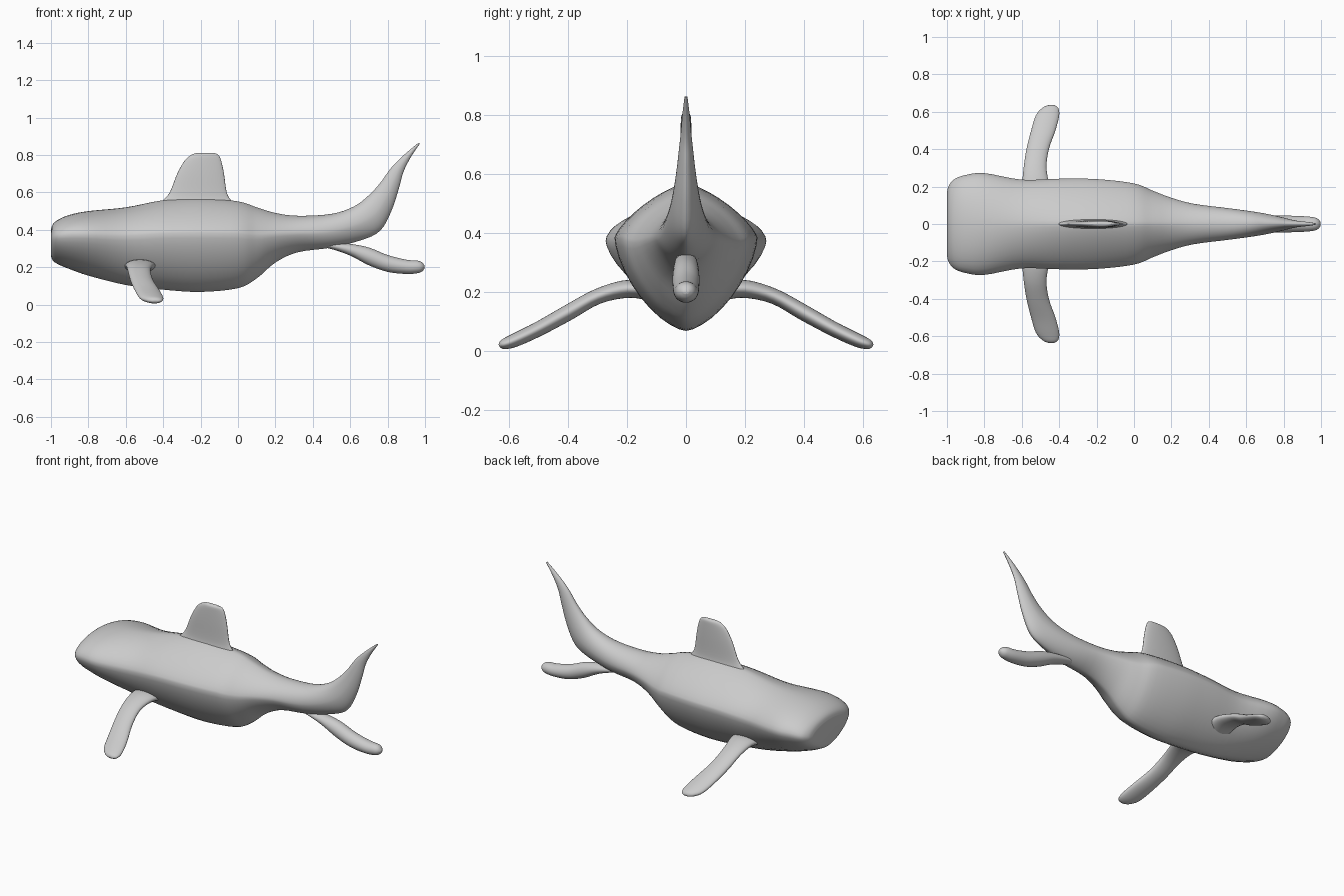
import bpy, bmesh
from math import sin, cos, pi
from mathutils import Vector

if "Cube" in bpy.data.objects:
    bpy.data.objects.remove(bpy.data.objects["Cube"])


def catmull(p, q, r, s, t):
    return 0.5 * (2 * q + (r - p) * t + (2 * p - 5 * q + 4 * r - s) * t * t
                  + (3 * q - p - 3 * r + s) * t ** 3)


def smooth_rows(rows, steps):
    """Insert interpolated cross-sections between the given ones."""
    out = []
    last = len(rows) - 1
    for i in range(last):
        four = [rows[max(0, min(last, i + k))] for k in (-1, 0, 1, 2)]
        for j in range(steps):
            out.append([catmull(*v, j / steps) for v in zip(*four)])
    return out + [list(rows[-1])]


def loft(name, rows, side, place, seg=40, steps=4):
    """place(row) -> edge point A, edge point B, half width, widest
    fraction from B, roundness beyond and below the widest line."""
    bm = bmesh.new()
    rings = []
    for row in smooth_rows(rows, steps):
        a, b, w, f, n_up, n_low = place(row)
        mid = b.lerp(a, f)
        ring = []
        for k in range(seg):
            ang = 2 * pi * k / seg
            c, s = cos(ang), sin(ang)
            e = 2 / (n_up if s > 0 else n_low)
            u = abs(s) ** e
            y = w * abs(c) ** e * (1 if c > 0 else -1)
            ring.append(bm.verts.new(mid.lerp(a if s > 0 else b, u) + side * y))
        rings.append(ring)
    for r0, r1 in zip(rings, rings[1:]):
        for k in range(seg):
            m = (k + 1) % seg
            bm.faces.new((r0[k], r0[m], r1[m], r1[k]))
    bm.faces.new(rings[0])
    bm.faces.new(rings[-1])
    bmesh.ops.recalc_face_normals(bm, faces=bm.faces)
    mesh = bpy.data.meshes.new(name)
    bm.to_mesh(mesh)
    bm.free()
    obj = bpy.data.objects.new(name, mesh)
    bpy.context.collection.objects.link(obj)
    bpy.ops.object.select_all(action='DESELECT')
    obj.select_set(True)
    bpy.context.view_layer.objects.active = obj
    bpy.ops.object.shade_smooth_by_angle(angle=1.0)
    return obj


Y = Vector((0, 1, 0))

# Body and upper tail lobe: top x, top z, bottom x, bottom z, half width, roundness
body = [
    (-1.0, .40, -1.0, .26, .17, 1.9), (-.99, .43, -.99, .235, .205, 1.9),
    (-.96, .455, -.96, .215, .24, 1.9), (-.9, .48, -.9, .19, .262, 1.9),
    (-.8, .50, -.8, .155, .272, 1.8), (-.6, .52, -.6, .105, .237, 1.6),
    (-.4, .558, -.4, .08, .242, 1.4), (-.2, .57, -.2, .068, .24, 1.35),
    (0, .552, 0, .088, .217, 1.4), (.1, .52, .1, .14, .178, 1.5),
    (.2, .49, .2, .225, .14, 1.6), (.32, .475, .32, .28, .108, 1.8),
    (.5, .485, .5, .305, .085, 2), (.62, .525, .66, .345, .066, 2),
    (.70, .585, .76, .395, .05, 2), (.76, .65, .82, .50, .036, 2),
    (.81, .72, .86, .62, .025, 2), (.85, .765, .885, .71, .018, 2),
    (.91, .82, .925, .79, .012, 2), (.965, .865, .972, .86, .005, 2)]


def place_body(r):
    f = .5 + .13 * max(0, min(1, (.4 - r[0]) / .4))
    return (Vector((r[0], 0, r[1])), Vector((r[2], 0, r[3])), r[4], f,
            r[5], max(1.55, r[5] - .3))


loft("body", body, Y, place_body)

# Dorsal fin: height, front x, back x, half thickness
dorsal = [(.50, -.46, .01, .04), (.555, -.405, -.035, .026), (.60, -.365, -.06, .021),
          (.70, -.325, -.075, .02), (.77, -.285, -.09, .018),
          (.80, -.25, -.105, .015), (.81, -.225, -.125, .006)]
loft("dorsal_fin", dorsal, Y, lambda r: (
    Vector((r[1], 0, r[0])), Vector((r[2], 0, r[0])), r[3], .5, 2, 2))

# Lower tail lobe: x, top z, bottom z, half width
lobe = [(.42, .36, .31, .025), (.5, .335, .297, .032), (.6, .325, .262, .04),
        (.7, .305, .21, .045), (.8, .265, .175, .045), (.9, .24, .164, .042),
        (.96, .235, .168, .036), (.985, .225, .178, .026), (.998, .208, .194, .01)]
loft("lower_tail_lobe", lobe, Y, lambda r: (
    Vector((r[0], 0, r[1])), Vector((r[0], 0, r[2])), r[3], .5, 2, 2))

# Pectoral fins: y, z, front x, back x, half thickness
pectoral = [(.12, .20, -.61, -.43, .04), (.20, .21, -.60, -.45, .032),
            (.30, .185, -.59, -.468, .026), (.40, .13, -.575, -.455, .027),
            (.50, .075, -.55, -.42, .025), (.58, .037, -.525, -.40, .023),
            (.62, .022, -.49, -.405, .017), (.634, .017, -.46, -.425, .006)]
for label, sign in (("left", -1), ("right", 1)):
    loft("pectoral_fin_" + label, pectoral, Vector((0, .4 * sign, .92)),
         lambda r: (Vector((r[2], sign * r[0], r[1])),
                    Vector((r[3], sign * r[0], r[1])), r[4], .5, 2, 2))
